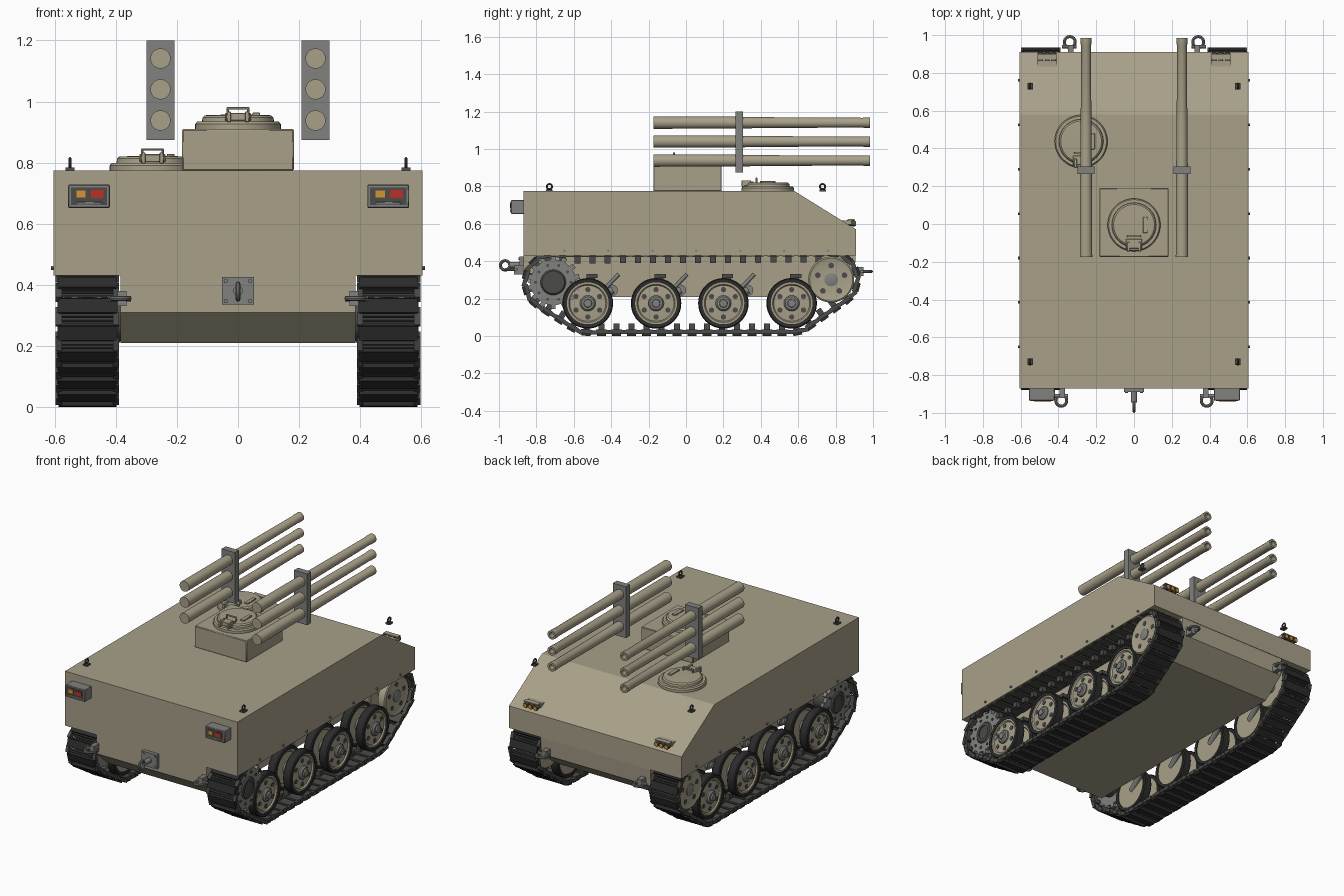
import bpy, bmesh
from math import pi, cos, sin, acos, atan2, radians
from mathutils import Vector, Matrix

if "Cube" in bpy.data.objects:
    bpy.data.objects.remove(bpy.data.objects["Cube"])

def material(name, rgb):
    m = bpy.data.materials.new(name)
    m.diffuse_color = (*rgb, 1)
    m.use_nodes = True
    m.node_tree.nodes["Principled BSDF"].inputs["Base Color"].default_value = m.diffuse_color
    return m

TAN = material("tan_paint", (0.39, 0.35, 0.25))
GREY = material("grey_metal", (0.22, 0.22, 0.21))
STEEL = material("dark_steel", (0.07, 0.07, 0.065))
RUBBER = material("rubber", (0.025, 0.025, 0.025))
RED = material("red_lens", (0.5, 0.03, 0.02))
AMBER = material("amber_lens", (0.65, 0.3, 0.03))
X, Y, Z = Vector((1, 0, 0)), Vector((0, 1, 0)), Vector((0, 0, 1))

def finish(name, bm, mat, mirror=False, bevel=0):
    bmesh.ops.recalc_face_normals(bm, faces=bm.faces)
    for f in bm.faces:
        f.smooth = True
    me = bpy.data.meshes.new(name)
    bm.to_mesh(me)
    bm.free()
    me.set_sharp_from_angle(angle=radians(30))
    me.materials.append(mat)
    ob = bpy.data.objects.new(name, me)
    bpy.context.collection.objects.link(ob)
    if mirror:
        ob.modifiers.new("mirror", 'MIRROR').use_clip = False
    if bevel:
        b = ob.modifiers.new("bevel", 'BEVEL')
        b.width, b.segments = bevel, 1
    return ob

def box(bm, c, s, m=Matrix()):
    bmesh.ops.create_cube(bm, size=1, matrix=m @ Matrix.Translation(c) @ Matrix.Diagonal((*s, 1)))

def lathe(bm, prof, loc, axis=Z, n=32, closed=False, m=Matrix()):
    """Revolve (radius, height) points about an axis; ends are capped unless closed."""
    q = m @ Matrix.Translation(loc) @ Z.rotation_difference(axis).to_matrix().to_4x4()
    rings = [[bm.verts.new(q @ Vector((r * cos(2 * pi * i / n), r * sin(2 * pi * i / n), h)))
              for i in range(n)] for r, h in prof]
    for a, b in zip(rings, rings[1:] + rings[:1] if closed else rings[1:]):
        for i in range(n):
            j = (i + 1) % n
            bm.faces.new((a[i], a[j], b[j], b[i]))
    if not closed:
        bm.faces.new(rings[0])
        bm.faces.new(rings[-1])

def torus(bm, loc, axis, R, r):
    lathe(bm, [(R + r * cos(k * pi / 4), r * sin(k * pi / 4)) for k in range(8)], loc, axis, 24, True)

def rod(bm, a, b, r, n=16):
    a, b = Vector(a), Vector(b)
    lathe(bm, [(r, 0), (r, (b - a).length)], a, (b - a).normalized(), n)

def extruded(name, prof, w):
    bm = bmesh.new()
    a, b = ([bm.verts.new((x, y, z)) for y, z in prof] for x in (-w, w))
    bm.faces.new(a)
    bm.faces.new(b)
    for i in range(len(prof)):
        j = (i + 1) % len(prof)
        bm.faces.new((a[i], a[j], b[j], b[i]))
    return finish(name, bm, TAN)

# Hull
extruded("upper_hull", [(-.87, .43), (-.87, .775), (.58, .775), (.91, .57), (.91, .43)], .605)
extruded("lower_hull", [(-.868, .44), (-.868, .31), (-.76, .21), (.76, .21), (.9, .32), (.908, .44)], .385)
bm = bmesh.new()
box(bm, (0, .008, .842), (.366, .365, .136))
finish("turret_box", bm, TAN, bevel=.004)

# Rivets along the sides
bm = bmesh.new()
for i in range(7):
    rod(bm, (.6, -.65 + i * .235, .455), (.613, -.65 + i * .235, .455), .007, 10)
finish("side_rivets", bm, GREY, True)

# Crew hatches
def hatch(name, x, y, z):
    bm = bmesh.new()
    lathe(bm, [(.14, 0), (.14, .016), (.134, .024), (.118, .024), (.116, .038), (.108, .045), (.05, .047)],
          (x, y, z), n=48)
    finish(name, bm, TAN)
    bm = bmesh.new()
    box(bm, (x, y - .1, z + .04), (.085, .05, .025))
    box(bm, (x + .06, y, z + .048), (.025, .085, .012))
    for s in (-1, 1):
        box(bm, (x + s * .033, y - .06, z + .055), (.008, .01, .03))
        box(bm, (x + s * .03, y - .115, z + .04), (.014, .05, .035))
    box(bm, (x, y - .06, z + .068), (.074, .01, .008))
    finish(name + "_fittings", bm, TAN, bevel=.002)

hatch("turret_hatch", 0, -.005, .91)
hatch("driver_hatch", -.28, .437, .775)

# Launcher tubes and their brackets
bm = bmesh.new()
for z in (.938, 1.04, 1.141):
    lathe(bm, [(.033, 0), (.032, .4), (.029, .6), (.026, 1.12), (.028, 1.125), (.028, 1.16),
               (.016, 1.16), (.016, 1.0)], (.254, -.175, z), Y, 28)
finish("launcher_tubes", bm, TAN, True)
bm = bmesh.new()
box(bm, (.254, .285, 1.037), (.092, .04, .325))
finish("launcher_brackets", bm, GREY, True)

# Running gear positions (y, z) and the belt path round them
ROAD = [-.525, -.16, .2, .565]
SPR, IDL, CX = (-.71, .287), (.776, .302), .493
belt = [(Vector((ROAD[0], .175)), .153), (Vector((ROAD[3], .175)), .153),
        (Vector(IDL), .137), (Vector(SPR), .147)]
normals = []
for i in range(4):
    (c1, r1), (c2, r2) = belt[i], belt[(i + 1) % 4]
    d = c2 - c1
    normals.append(atan2(d.y, d.x) - acos((r1 - r2) / d.length))
path = []
for i in range(4):
    c, r = belt[i]
    a0 = normals[i - 1]
    da = (normals[i] - a0) % (2 * pi)
    path += [c + r * Vector((cos(a0 + da * k / 24), sin(a0 + da * k / 24))) for k in range(25)]
path.append(path[0])
total = sum((b - a).length for a, b in zip(path, path[1:]))

def on_belt(s):
    s %= total
    for a, b in zip(path, path[1:]):
        l = (b - a).length
        if s <= l and l > 0:
            return a.lerp(b, s / l)
        s -= l
    return path[0]

# Track links: plate, rubber-like pad, guide horn, end connectors
count = round(total / .08)
step = total / count
bm, pads = bmesh.new(), bmesh.new()
for i in range(count):
    p, q = on_belt((i - .35) * step), on_belt((i + .35) * step)
    mid, d = on_belt(i * step), q - p
    m = Matrix.Translation((CX, mid.x, mid.y)) @ Matrix.Rotation(atan2(d.y, d.x), 4, 'X')
    box(bm, (0, 0, .004), (.196, .06, .018), m)
    box(bm, (0, 0, .026), (.03, .032, .04), m)
    box(pads, (0, 0, -.012), (.19, .048, .018), m)
    for s in (-1, 1):
        box(bm, (s * .094, step / 2, 0), (.02, .044, .022), m)
    lathe(bm, [(.007, -.09), (.007, .09)], (0, step / 2, .002), X, 8, m=m)
finish("track_links", bm, STEEL, True)
finish("track_pads", pads, RUBBER, True)

# Road wheels, idler wheels and their holes, hubs
tyre, disc, hub, hole = (bmesh.new() for _ in range(4))
for y in ROAD:
    for x in (.41, .52):
        lathe(tyre, [(.112, .002), (.13, 0), (.135, .006), (.135, .05), (.13, .056), (.112, .054)], (x, y, .175), X, 40, True)
        lathe(disc, [(.114, .006), (.114, .05), (.102, .05), (.096, .042), (.05, .046)], (x, y, .175), X, 40)
    for k in range(6):
        a = k * pi / 3 + pi / 6
        rod(hole, (.55, y + .073 * cos(a), .175 + .073 * sin(a)), (.567, y + .073 * cos(a), .175 + .073 * sin(a)), .014)
    lathe(hub, [(.042, 0), (.042, .155), (.034, .163), (.022, .164), (.02, .172)], (.42, y, .175), X, 24)
for x in (.415, .52):
    lathe(disc, [(.118, 0), (.123, .004), (.123, .048), (.115, .054), (.105, .05), (.04, .05)], (x, *IDL), X, 40)
for k in range(5):
    a = k * 2 * pi / 5 + pi / 2
    rod(hole, (.55, IDL[0] + .075 * cos(a), IDL[1] + .075 * sin(a)),
        (.572, IDL[0] + .075 * cos(a), IDL[1] + .075 * sin(a)), .015)
lathe(hub, [(.036, 0), (.036, .2), (.02, .205)], (.375, *IDL), X, 24)
finish("wheel_tyres", tyre, RUBBER, True)
finish("wheel_discs", disc, TAN, True)
finish("wheel_hubs", hub, GREY, True)
finish("wheel_holes", hole, STEEL, True)

# Drive sprockets
bm, dark = bmesh.new(), bmesh.new()
for x in (.425, .545):
    lathe(bm, [(.122, 0), (.122, .022)], (x, *SPR), X, 40)
    for k in range(14):
        m = Matrix.Translation((x + .011, *SPR)) @ Matrix.Rotation(k * 2 * pi / 14, 4, 'X')
        box(bm, (0, 0, .128), (.022, .026, .03), m)
lathe(dark, [(.07, 0), (.07, .19), (.06, .2), (.042, .2), (.042, .195)], (.375, *SPR), X, 32)
for k in range(10):
    a = k * pi / 5
    rod(dark, (.56, SPR[0] + .095 * cos(a), SPR[1] + .095 * sin(a)),
        (.572, SPR[0] + .095 * cos(a), SPR[1] + .095 * sin(a)), .008, 10)
finish("drive_sprockets", bm, GREY, True)
finish("sprocket_hubs", dark, STEEL, True)

# Suspension arms, dampers and bump stops
bm, stops = bmesh.new(), bmesh.new()
for y in ROAD:
    rod(bm, (.36, y + .13, .245), (.4, y + .13, .245), .03)
    rod(bm, (.395, y + .13, .245), (.425, y, .175), .02)
    rod(bm, (.4, y + .06, .22), (.4, y + .165, .33), .01)
    box(stops, (.42, y + .022, .322), (.08, .06, .022))
    box(stops, (.42, y + .022, .306), (.05, .035, .02))
finish("suspension_arms", bm, GREY, True)
finish("bump_stops", stops, STEEL, True)

# Tail lamp housings with amber and red lenses
house, slot, red, amber = (bmesh.new() for _ in range(4))
for x in (-.488, .492):
    box(house, (x, -.9, .69), (.137, .07, .076))
    box(slot, (x, -.935, .69), (.118, .004, .058))
    box(amber, (x - .026, -.937, .697), (.03, .008, .024))
    box(red, (x + .027, -.937, .697), (.042, .008, .026))
    box(house, (x, -.937, .668), (.085, .006, .01))
finish("tail_lamp_housings", house, GREY, bevel=.003)
finish("tail_lamp_recesses", slot, STEEL)
finish("red_lenses", red, RED)
finish("amber_lenses", amber, AMBER)

# Headlamp clusters on the sloped nose
base, lamp, lens = bmesh.new(), bmesh.new(), bmesh.new()
box(base, (.46, .855, .608), (.105, .055, .02), Matrix())
for x in (.425, .46, .495):
    rod(lamp, (x, .86, .608), (x, .905, .6), .016)
    rod(lens, (x, .904, .6), (x, .908, .6), .012)
box(base, (.46, .885, .622), (.1, .03, .006))
finish("headlamp_bases", base, TAN, True)
finish("headlamps", lamp, STEEL, True)
finish("headlamp_lenses", lens, AMBER, True)

# Lifting eyes at the four roof corners
bm = bmesh.new()
for y in (-.73, .73):
    box(bm, (.55, y, .779), (.03, .035, .01))
    torus(bm, (.55, y, .799), X, .014, .005)
finish("lifting_eyes", bm, STEEL, True)

# Towing shackles front and rear
bm = bmesh.new()
for x, y, s, z in ((.385, -.935, -1, .355), (.34, .963, 1, .345)):
    torus(bm, (x, y, z), Z, .029, .008)
    box(bm, (x - .005, y - s * .04, z), (.03, .05, .05))
    rod(bm, (x - .035, y - s * .025, z), (x + .04, y - s * .025, z), .009, 12)
finish("tow_shackles", bm, GREY, True)

# Rear towing pintle
bm = bmesh.new()
box(bm, (0, -.878, .38), (.106, .024, .09))
rod(bm, (0, -.885, .38), (0, -.945, .38), .016)
torus(bm, (0, -.967, .378), X, .025, .008)
for x in (-.04, .04):
    for z in (.347, .413):
        rod(bm, (x, -.885, z), (x, -.896, z), .007, 8)
finish("tow_pintle", bm, GREY)
